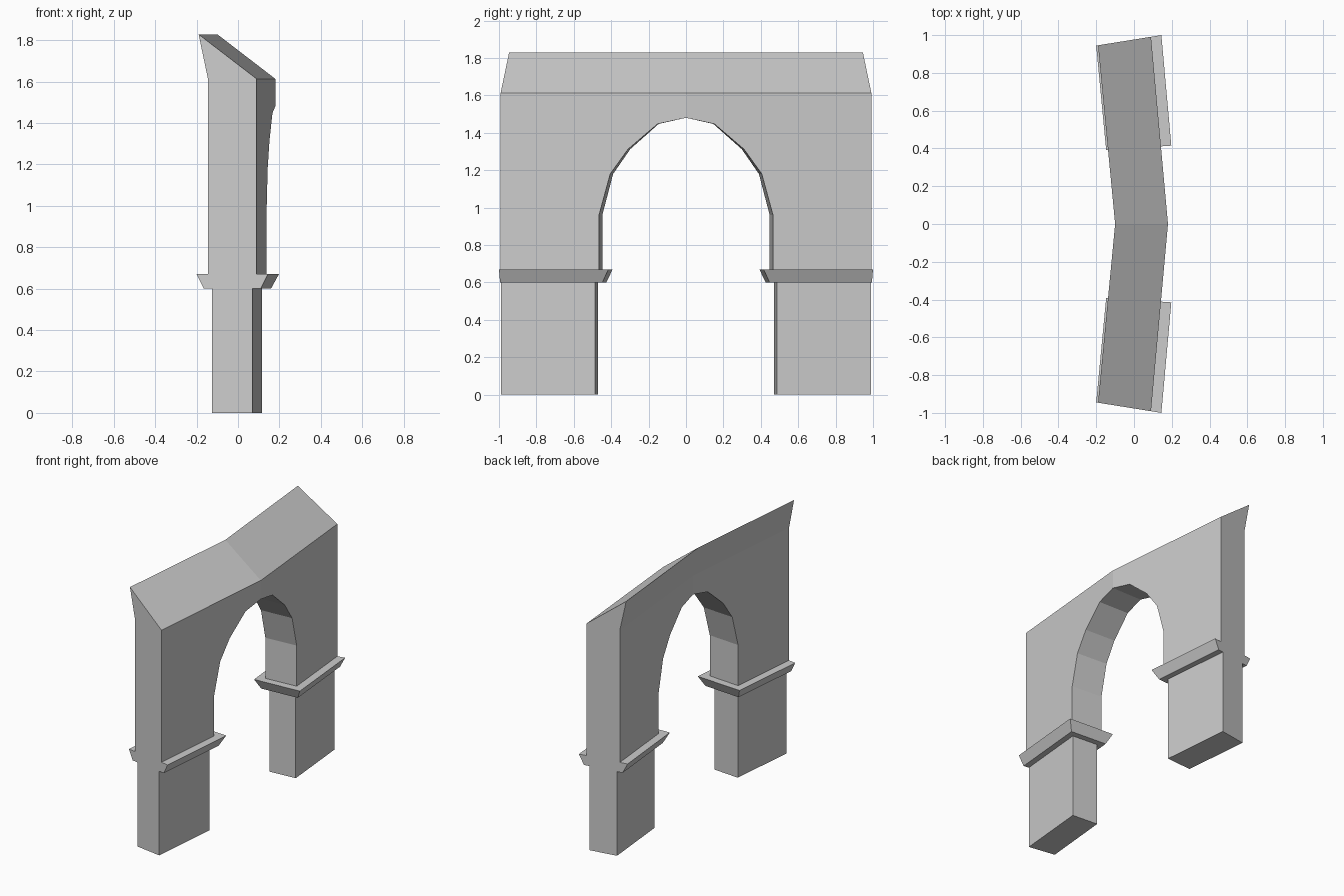
import bpy, bmesh

if "Cube" in bpy.data.objects:
    bpy.data.objects.remove(bpy.data.objects["Cube"])

END = 0.991          # half length of the wall along its bent front face
BEND = 0.091         # how far each wing leans back from the middle
TAPER = 0.162        # the ends converge towards the back


def place(s, d, z, side):
    """Bent-wall coordinates (along, depth, height) to world space."""
    return (d - BEND * s, side * s * (1 + TAPER * (d - 0.18)), z)


def build(name, polygons, side_list=(1, -1)):
    """Make a mirrored object from polygons given in wall coordinates."""
    bm = bmesh.new()
    for side in side_list:
        for poly in polygons:
            bm.faces.new([bm.verts.new(place(*p, side)) for p in poly])
    bmesh.ops.remove_doubles(bm, verts=bm.verts, dist=0.0005)
    bmesh.ops.recalc_face_normals(bm, faces=bm.faces)
    mesh = bpy.data.meshes.new(name)
    bm.to_mesh(mesh)
    bm.free()
    bpy.context.collection.objects.link(bpy.data.objects.new(name, mesh))


def block(z0, inner0, front0, back0, z1, inner1, front1, back1):
    """Six polygons joining a bottom rectangle to a top rectangle."""
    def ring(z, i, f, b):
        return [(i, f, z), (END, f, z), (END, b, z), (i, b, z)]
    low, high = ring(z0, inner0, front0, back0), ring(z1, inner1, front1, back1)
    sides = [[low[k], low[(k + 1) % 4], high[(k + 1) % 4], high[k]] for k in range(4)]
    return [low, high] + sides


# Arched wall: outline of one wing, from the crown down and around to the top
FRONT, BACK, SHOULDER = 0.18, -0.055, 1.613
outline = [(0, 1.48), (0.152, 1.447), (0.31, 1.312), (0.405, 1.18), (0.465, 0.96),
           (0.465, 0.67), (END, 0.67), (END, SHOULDER), (0, SHOULDER)]
front = [(s, FRONT, z) for s, z in outline]
back = [(s, BACK, z) for s, z in outline]
wall = [front, back]
for k in range(7):
    wall.append([front[k], front[k + 1], back[k + 1], back[k]])

# Sloping coping that rises to an overhanging back edge
ridge_end, ridge_mid = (END, -0.10, 1.828), (0, -0.10, 1.828)
wall += [[front[7], front[8], ridge_mid, ridge_end],
         [back[7], back[8], ridge_mid, ridge_end],
         [front[7], ridge_end, back[7]]]
build("arched_wall", wall)

# Flared impost mouldings
build("imposts", block(0.60, 0.445, 0.20, -0.075, 0.67, 0.411, 0.235, -0.11))

# Lower piers
build("piers", block(0, 0.487, 0.16, -0.035, 0.60, 0.487, 0.16, -0.035))
